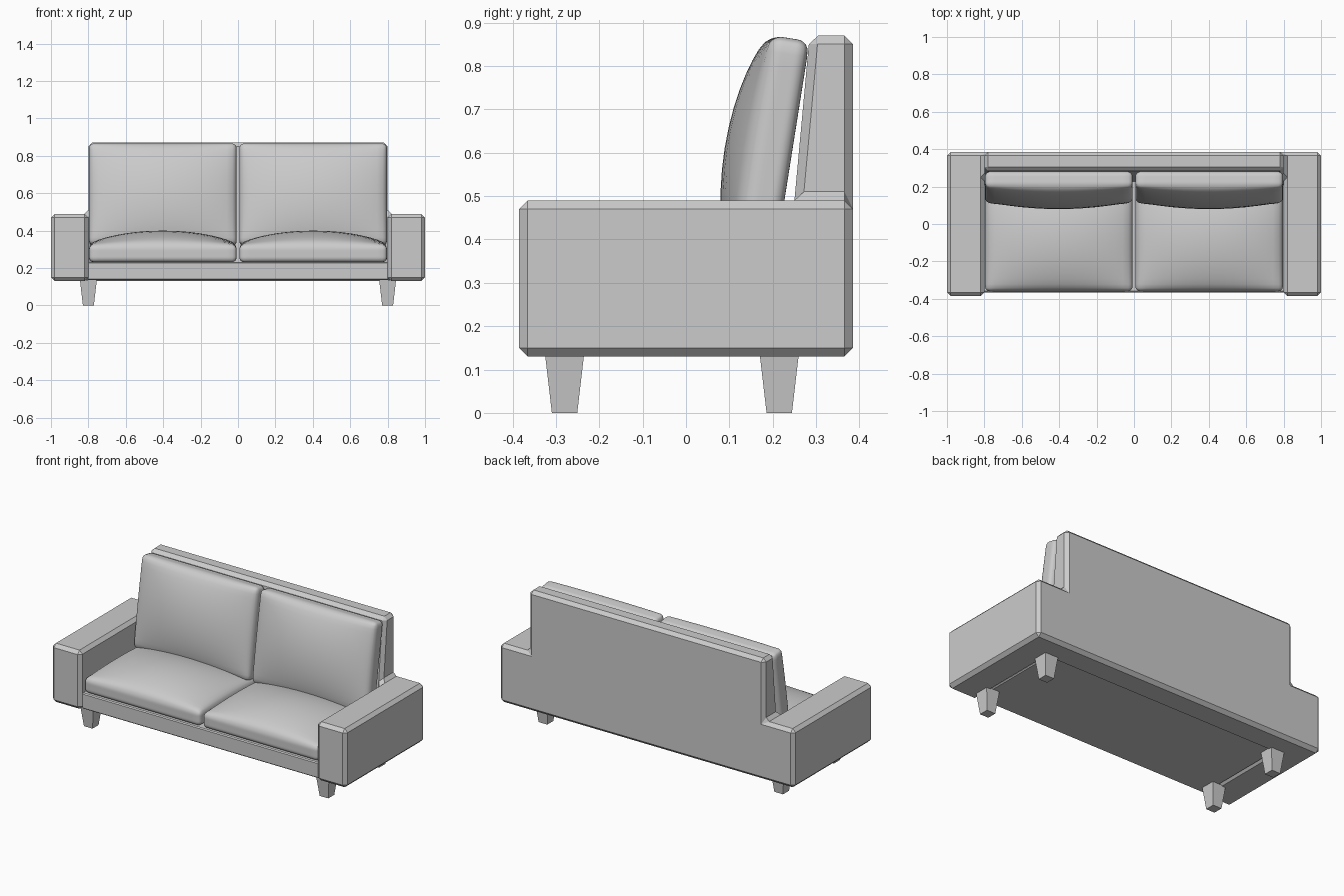
import bpy, bmesh
from math import sin, pi, radians
from mathutils import Vector, Matrix

if "Cube" in bpy.data.objects:
    bpy.data.objects.remove(bpy.data.objects["Cube"])


def add_object(name, bm, smooth=False):
    bmesh.ops.recalc_face_normals(bm, faces=bm.faces[:])
    me = bpy.data.meshes.new(name)
    bm.to_mesh(me)
    bm.free()
    for p in me.polygons:
        p.use_smooth = smooth
    ob = bpy.data.objects.new(name, me)
    bpy.context.collection.objects.link(ob)
    return ob


def chamfer(ob, width):
    m = ob.modifiers.new("Chamfer", 'BEVEL')
    m.width, m.segments = width, 1
    m.limit_method, m.angle_limit = 'ANGLE', radians(30)


def box(name, lo, hi, taper=1.0):
    """Box from corner to corner; taper scales the bottom face."""
    lo, hi = Vector(lo), Vector(hi)
    bm = bmesh.new()
    bmesh.ops.create_cube(bm, size=1)
    for v in bm.verts:
        if v.co.z < 0:
            v.co.x *= taper
            v.co.y *= taper
        v.co = (lo + hi) / 2 + v.co * (hi - lo)
    return add_object(name, bm)


def cushion(name, w, d, t, bulge, matrix, r=0.028):
    """Rounded slab standing on local z = 0 with a domed top."""
    half = Vector((w / 2, d / 2, t / 2))
    bm = bmesh.new()
    bmesh.ops.create_cube(bm, size=2)
    bmesh.ops.subdivide_edges(bm, edges=bm.edges[:], cuts=17, use_grid_fill=True)
    for v in bm.verts:
        p = Vector([sin(c * pi / 2) * h for c, h in zip(v.co, half)])
        core = Vector([max(r - h, min(h - r, c)) for c, h in zip(p, half)])
        off = p - core
        if off.length > 1e-6:
            p = core + off.normalized() * r
        u, k = p.x / half.x, p.y / half.y
        dome = max(0, (1 - u * u) * (1 - k * k)) ** 0.75
        p.z += half.z
        p.z += bulge * dome * p.z / t
        v.co = matrix @ p
    return add_object(name, bm, smooth=True)


# Frame: both arms and the sloping backrest as one chamfered body
bm = bmesh.new()
profile = {  # name: (x, y, z) on the right side
    'a0': (1, -.385, .13), 'a1': (1, -.385, .49), 'a2': (1, .385, .49), 'a3': (1, .385, .13),
    'b0': (.8, -.385, .13), 'b1': (.8, -.385, .49), 'b2': (.8, .385, .49),
    'f0': (.8, .217, .13), 'f1': (.8, .25, .49), 'f2': (.8, .285, .87), 'g2': (.8, .385, .87)}
R = {k: bm.verts.new(c) for k, c in profile.items()}
L = {k: bm.verts.new((-c[0], c[1], c[2])) for k, c in profile.items()}
for S in (R, L):
    for names in ("a0 a1 a2 a3", "a0 b0 b1 a1", "a1 b1 f1 b2 a2", "b0 b1 f1 f0", "f1 f2 g2 b2"):
        bm.faces.new([S[n] for n in names.split()])
for names in ("f0 f1 f2", "f2 g2", "a3 a2 b2 g2", "b0 a0 a3"):
    n = names.split()
    extra = ["f0"] if names == "b0 a0 a3" else []
    bm.faces.new([R[k] for k in extra + n] + [L[k] for k in reversed(extra + n)])
chamfer(add_object("sofa_frame", bm), 0.02)

# Seat base between the arms
chamfer(box("seat_base", (-.805, -.365, .135), (.805, .24, .232)), 0.006)

# Cushions and legs on both sides
for side, s in (("left", -1), ("right", 1)):
    cushion(f"{side}_seat_cushion", .79, .57, .095, .075,
            Matrix.Translation((s * .402, -.075, .23)))
    cushion(f"{side}_back_cushion", .79, .55, .09, .065,
            Matrix.Translation((s * .402, .242, .585)) @ Matrix.Rotation(radians(81), 4, 'X'))
    for end, y in (("front", -.28), ("back", .215)):
        box(f"{side}_{end}_leg", (s * .8 - .045, y - .045, 0), (s * .8 + .045, y + .045, .135), 0.65)
